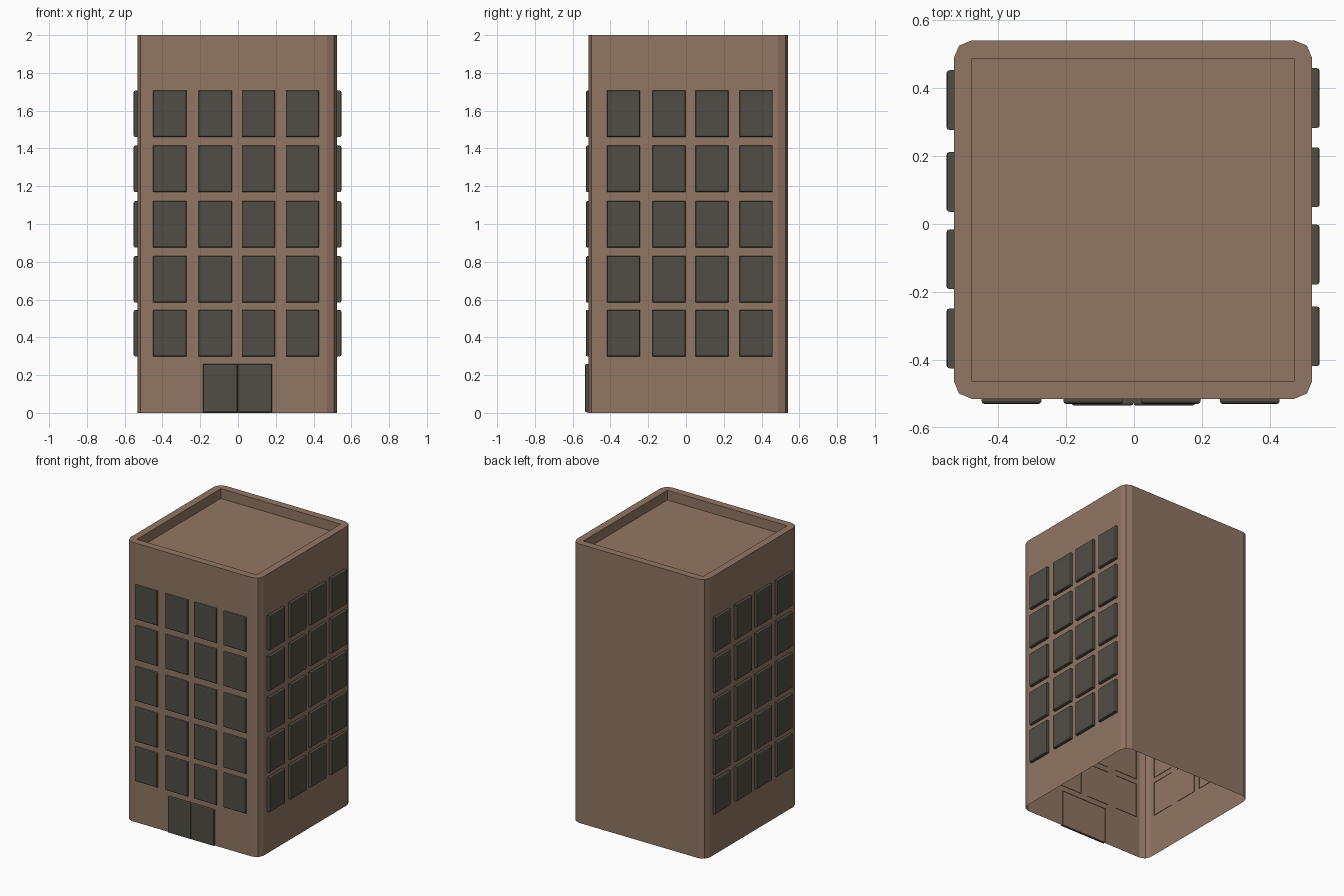
import bpy, bmesh, math
from mathutils import Matrix, Vector

if "Cube" in bpy.data.objects:
    bpy.data.objects.remove(bpy.data.objects["Cube"], do_unlink=True)


def make_material(name, rgb):
    mat = bpy.data.materials.new(name)
    mat.use_nodes = True
    mat.diffuse_color = (*rgb, 1)
    mat.node_tree.nodes["Principled BSDF"].inputs["Base Color"].default_value = (*rgb, 1)
    return mat


BROWN = make_material("brown wall", (0.285, 0.18, 0.127))
DARK = make_material("dark glass", (0.08, 0.074, 0.056))


def finish(name, bm, mat):
    mesh = bpy.data.meshes.new(name)
    bm.to_mesh(mesh)
    bm.free()
    mesh.materials.append(mat)
    obj = bpy.data.objects.new(name, mesh)
    bpy.context.collection.objects.link(obj)
    return obj


# Tower shell: open at the bottom, rounded corners, sunken roof inside a parapet
CENTRE = Vector((-0.003, 0.013))
HALF, RADIUS, HEIGHT, SINK, SEGS = 0.528, 0.053, 2.0, 0.07, 2


def build_tower():
    bm = bmesh.new()
    base, top, rim, roof = [], [], [], []
    for k in range(4):
        turn = math.pi / 2 * k
        diagonal = Vector((math.cos(turn + math.pi / 4), math.sin(turn + math.pi / 4)))
        inner = CENTRE + diagonal * (HALF - RADIUS) * math.sqrt(2)
        rim.append(bm.verts.new((*inner, HEIGHT)))
        roof.append(bm.verts.new((*inner, HEIGHT - SINK)))
        for s in range(SEGS + 1):
            a = turn + math.pi / 2 * s / SEGS
            p = inner + Vector((math.cos(a), math.sin(a))) * RADIUS
            base.append(bm.verts.new((*p, 0)))
            top.append(bm.verts.new((*p, HEIGHT)))
    n = len(base)
    for i in range(n):
        j = (i + 1) % n
        bm.faces.new((base[i], base[j], top[j], top[i]))
    for k in range(4):
        m = (k + 1) % 4
        first = k * (SEGS + 1)
        last = first + SEGS
        bm.faces.new([rim[k]] + top[first:last + 1])
        bm.faces.new((rim[k], top[last], top[(last + 1) % n], rim[m]))
        bm.faces.new((rim[m], roof[m], roof[k], rim[k]))
    bm.faces.new(roof)
    return finish("tower_walls", bm, BROWN)


build_tower()


# Raised panel: open-backed box with a bevelled front, pushed just through the wall
def add_panel(bm, u, z, width, height, out, bevel, matrix):
    part = bmesh.new()
    depth = out + 0.003
    bmesh.ops.create_cube(part, size=1, matrix=Matrix.Translation((u, -out + depth / 2, z))
                          @ Matrix.Diagonal((width, depth, height, 1)))
    back = [f for f in part.faces if f.normal.y > 0.5]
    bmesh.ops.delete(part, geom=back, context='FACES')
    front = [e for e in part.edges if all(v.co.y < -out + 0.001 for v in e.verts)]
    bmesh.ops.bevel(part, geom=front, offset=bevel, segments=2, profile=0.5, affect='EDGES')
    bmesh.ops.transform(part, matrix=matrix, verts=part.verts)
    temp = bpy.data.meshes.new("temp")
    part.to_mesh(temp)
    part.free()
    bm.from_mesh(temp)
    bpy.data.meshes.remove(temp)


def side_matrix(angle):
    return (Matrix.Translation((CENTRE.x, CENTRE.y, 0)) @ Matrix.Rotation(angle, 4, 'Z')
            @ Matrix.Translation((0, -HALF, 0)))


# Windows: five floors of four on the front and both sides
COLUMNS = (-0.358, -0.117, 0.111, 0.344)
FLOORS = (0.422, 0.707, 0.998, 1.292, 1.583)
SIDES = (("front_windows", 0, 0, 0.015),
         ("left_windows", math.pi / 2, 0.014, 0.022),
         ("right_windows", -math.pi / 2, 0.006, 0.021))

for name, angle, shift, out in SIDES:
    bm = bmesh.new()
    for z in FLOORS:
        for u in COLUMNS:
            add_panel(bm, u + shift, z, 0.176, 0.246, out, 0.008, side_matrix(angle))
    finish(name, bm, DARK)

# Double entrance door
bm = bmesh.new()
for u in (-0.091, 0.091):
    add_panel(bm, u + 0.001, 0.131, 0.182, 0.256, 0.02, 0.008, side_matrix(0))
finish("entrance_door", bm, DARK)
